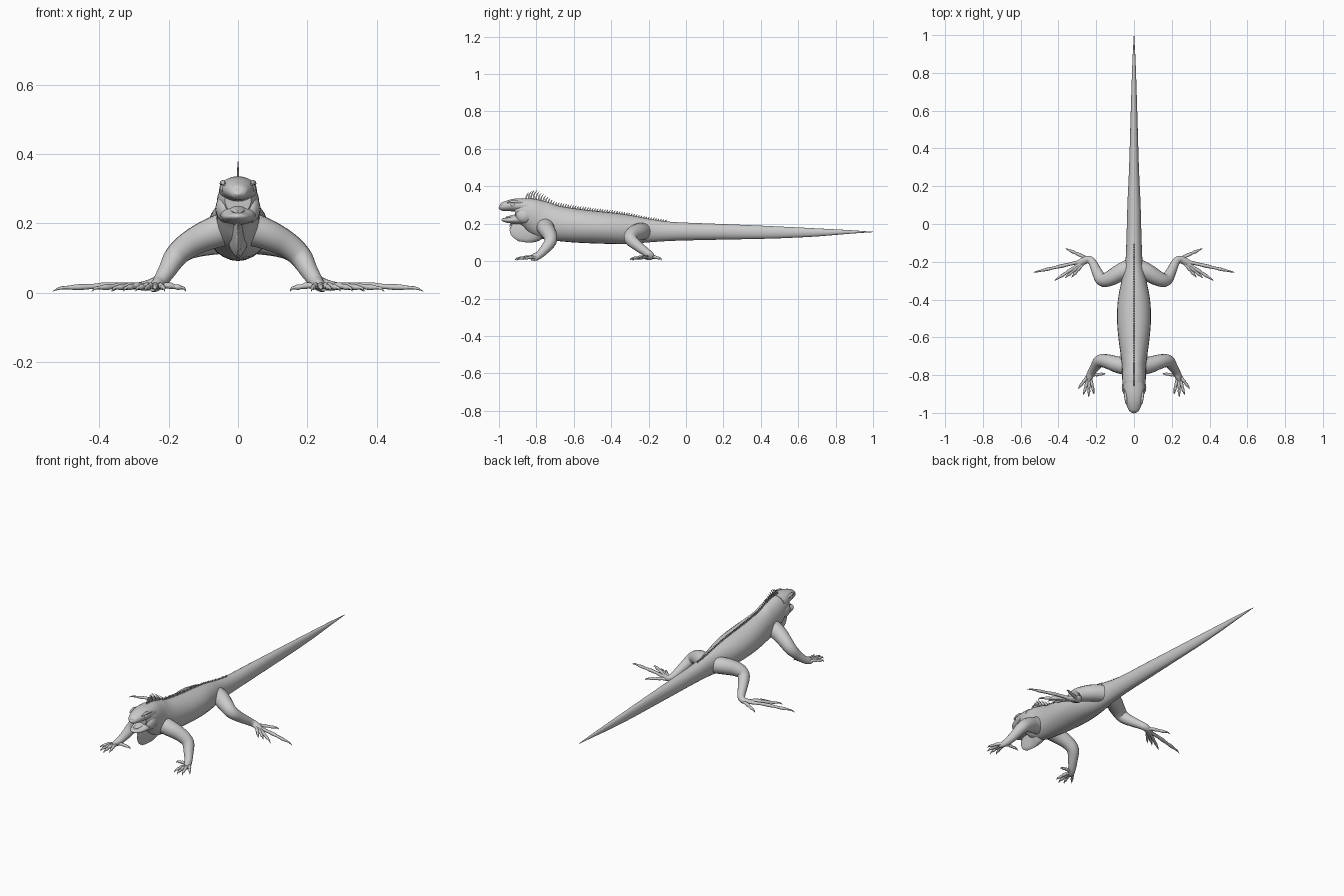
import bpy, bmesh, math
from mathutils import Vector


def spline(keys, steps):
    """Catmull-Rom through rows of (x, y, z, half width, half height)."""
    p = [keys[0]] + list(keys) + [keys[-1]]
    out = []
    for i in range(1, len(p) - 2):
        for s in range(steps):
            t = s / steps
            out.append([0.5 * (2 * b + (c - a) * t + (2 * a - 5 * b + 4 * c - d) * t * t
                               + (3 * b - a - 3 * c + d) * t ** 3)
                        for a, b, c, d in zip(p[i - 1], p[i], p[i + 1], p[i + 2])])
    return out + [list(keys[-1])]


def tube(bm, keys, sides=12, steps=4, ref=(1, 0, 0)):
    """Skin a smooth tapering tube along the keys."""
    rows = spline([k if len(k) == 5 else (*k, k[3]) for k in keys], steps)
    pts = [Vector(r[:3]) for r in rows]
    n, rings = Vector(ref), []
    for i, r in enumerate(rows):
        t = (pts[min(i + 1, len(pts) - 1)] - pts[max(i - 1, 0)]).normalized()
        n = (n - t * n.dot(t)).normalized()
        b = t.cross(n)
        ring = []
        for k in range(sides):
            a = 2 * math.pi * k / sides
            ring.append(bm.verts.new(pts[i] + n * math.cos(a) * max(r[3], 0.0005)
                                     + b * math.sin(a) * max(r[4], 0.0005)))
        rings.append(ring)
    for r0, r1 in zip(rings, rings[1:]):
        for k in range(sides):
            j = (k + 1) % sides
            bm.faces.new((r0[k], r0[j], r1[j], r1[k]))
    bm.faces.new(rings[0][::-1])
    bm.faces.new(rings[-1])


def ball(bm, c, size):
    vs = bmesh.ops.create_uvsphere(bm, u_segments=16, v_segments=10, radius=1)["verts"]
    for v in vs:
        v.co = Vector(c) + Vector(v.co[i] * size[i] for i in range(3))


def finish(name, bm, mirror=False):
    bmesh.ops.recalc_face_normals(bm, faces=bm.faces)
    me = bpy.data.meshes.new(name)
    bm.to_mesh(me)
    bm.free()
    ob = bpy.data.objects.new(name, me)
    bpy.context.collection.objects.link(ob)
    if mirror:
        ob.modifiers.new("Mirror", "MIRROR").use_mirror_merge = False
    bpy.ops.object.select_all(action="DESELECT")
    ob.select_set(True)
    bpy.context.view_layer.objects.active = ob
    bpy.ops.object.shade_smooth_by_angle(angle=math.radians(50))


def section(y, bottom, top, half):
    return (0, y, (top + bottom) / 2, half, (top - bottom) / 2)


def loft(name, rows, sides=24):
    bm = bmesh.new()
    tube(bm, [section(*r) for r in rows], sides)
    finish(name, bm)


# Neck, trunk and tail: y, bottom, top, half width
trunk = [(-0.915, 0.225, 0.315, 0.038), (-0.88, 0.205, 0.334, 0.056),
         (-0.83, 0.17, 0.338, 0.062), (-0.77, 0.125, 0.322, 0.063),
         (-0.70, 0.11, 0.298, 0.07), (-0.60, 0.10, 0.282, 0.083),
         (-0.50, 0.095, 0.27, 0.09), (-0.40, 0.092, 0.26, 0.085),
         (-0.30, 0.092, 0.246, 0.066), (-0.20, 0.10, 0.226, 0.046),
         (-0.08, 0.108, 0.21, 0.04), (0.10, 0.113, 0.202, 0.035),
         (0.30, 0.117, 0.194, 0.026), (0.50, 0.122, 0.185, 0.02),
         (0.70, 0.132, 0.175, 0.014), (0.87, 0.146, 0.166, 0.008),
         (1.0, 0.155, 0.157, 0.001)]
loft("body_and_tail", trunk)

# Head with open jaws
loft("upper_jaw", [(-0.84, 0.25, 0.336, 0.055), (-0.89, 0.26, 0.336, 0.054),
                   (-0.93, 0.266, 0.331, 0.047), (-0.965, 0.267, 0.32, 0.037),
                   (-0.988, 0.27, 0.309, 0.026), (-0.997, 0.278, 0.30, 0.014),
                   (-1.0, 0.286, 0.294, 0.004)])
loft("lower_jaw", [(-0.85, 0.195, 0.265, 0.055), (-0.90, 0.197, 0.25, 0.05),
                   (-0.94, 0.202, 0.236, 0.04), (-0.967, 0.208, 0.231, 0.029),
                   (-0.98, 0.213, 0.229, 0.017), (-0.986, 0.218, 0.226, 0.005)])
loft("tongue", [(-0.89, 0.235, 0.255, 0.024), (-0.93, 0.228, 0.246, 0.021),
                (-0.96, 0.228, 0.238, 0.012), (-0.965, 0.231, 0.235, 0.004)], 12)
loft("dewlap", [(-0.934, 0.165, 0.205, 0.003), (-0.918, 0.135, 0.22, 0.007),
                (-0.885, 0.108, 0.225, 0.012), (-0.84, 0.099, 0.23, 0.018),
                (-0.80, 0.106, 0.23, 0.03), (-0.765, 0.125, 0.22, 0.036)], 16)

bm = bmesh.new()
ball(bm, (0.042, -0.925, 0.301), (0.009, 0.013, 0.011))
finish("eyes", bm, True)
bm = bmesh.new()
tube(bm, [(0.040, -0.955, 0.312, 0.003), (0.043, -0.93, 0.318, 0.007),
          (0.046, -0.90, 0.316, 0.007), (0.048, -0.87, 0.31, 0.003)], 8)
finish("brows", bm, True)
bm = bmesh.new()
ball(bm, (0.023, -0.982, 0.298), (0.005, 0.006, 0.005))
finish("nostrils", bm, True)
bm = bmesh.new()
ball(bm, (0.038, -0.865, 0.243), (0.027, 0.045, 0.04))
finish("jowls", bm, True)


def back_height(y):
    for a, b in zip(trunk, trunk[1:]):
        if a[0] <= y <= b[0]:
            return a[2] + (b[2] - a[2]) * (y - a[0]) / (b[0] - a[0])


# Crest of curved spines, shrinking toward the tail
bm = bmesh.new()
count = 58
for i in range(count):
    f = i / (count - 1)
    y = -0.855 + 0.745 * f
    z = back_height(y) - 0.006
    h = (0.026 + 0.036 * max(0, 1 - f * 5)) * (1 - 0.45 * f)
    if i < 3:
        h *= 0.6 + 0.15 * i
    tube(bm, [(0, y, z, 0.003, 0.0055), (0, y + 0.1 * h, z + 0.6 * h, 0.0022, 0.004),
              (0, y + 0.4 * h, z + h, 0.0005)], 6, 2)
finish("back_crest", bm)

# Small spines down the front edge of the dewlap
bm = bmesh.new()
edge = spline([(0, -0.934, 0.20, 0, 0), (0, -0.932, 0.17, 0, 0), (0, -0.916, 0.137, 0, 0),
               (0, -0.885, 0.112, 0, 0)], 3)
for r in edge:
    y, z = r[1], r[2]
    tube(bm, [(0, y + 0.006, z + 0.003, 0.004), (0, y - 0.004, z - 0.003, 0.003),
              (0, y - 0.01, z - 0.010, 0.0005)], 6, 2)
finish("dewlap_spines", bm)


def digits(bm, roots_tips, r):
    """Knuckled toes, each ending in a hooked claw."""
    for (bx, by), (tx, ty) in roots_tips:
        def at(f, z, k):
            return (bx + (tx - bx) * f, by + (ty - by) * f, z, r * k)
        tube(bm, [at(0, 0.018, 1.1), at(0.25, 0.021, 0.95), at(0.4, 0.02, 1.1),
                  at(0.55, 0.018, 0.8), at(0.7, 0.016, 0.95), at(0.82, 0.015, 0.6),
                  at(0.92, 0.013, 0.45), at(1, 0.004, 0.05)], 8, 3, (0, 0, 1))


# Front legs with hands
bm = bmesh.new()
tube(bm, [(0.02, -0.755, 0.19, 0.05), (0.085, -0.745, 0.168, 0.044),
          (0.14, -0.728, 0.14, 0.038), (0.18, -0.725, 0.105, 0.033),
          (0.205, -0.755, 0.063, 0.026), (0.225, -0.785, 0.033, 0.021),
          (0.237, -0.81, 0.021, 0.016, 0.021), (0.243, -0.83, 0.017, 0.009, 0.015)],
     16, 4, (0, 0, 1))
digits(bm, [((0.245, -0.805), (0.295, -0.872)), ((0.243, -0.82), (0.268, -0.905)),
            ((0.237, -0.82), (0.24, -0.915)), ((0.23, -0.815), (0.212, -0.90)),
            ((0.225, -0.80), (0.15, -0.792))], 0.0085)
finish("front_legs", bm, True)

# Hind legs with long-toed feet
bm = bmesh.new()
tube(bm, [(0.01, -0.225, 0.16, 0.046), (0.07, -0.255, 0.156, 0.046),
          (0.13, -0.289, 0.14, 0.04), (0.17, -0.295, 0.115, 0.034),
          (0.198, -0.25, 0.075, 0.027), (0.222, -0.2, 0.038, 0.021),
          (0.247, -0.188, 0.024, 0.017, 0.02), (0.28, -0.203, 0.019, 0.012, 0.019),
          (0.30, -0.213, 0.018, 0.008, 0.014)], 16, 4, (0, 0, 1))
digits(bm, [((0.24, -0.185), (0.362, -0.13)), ((0.285, -0.2), (0.535, -0.257)),
            ((0.285, -0.21), (0.422, -0.30)), ((0.28, -0.213), (0.365, -0.285)),
            ((0.27, -0.21), (0.33, -0.282))], 0.009)
finish("hind_legs", bm, True)
